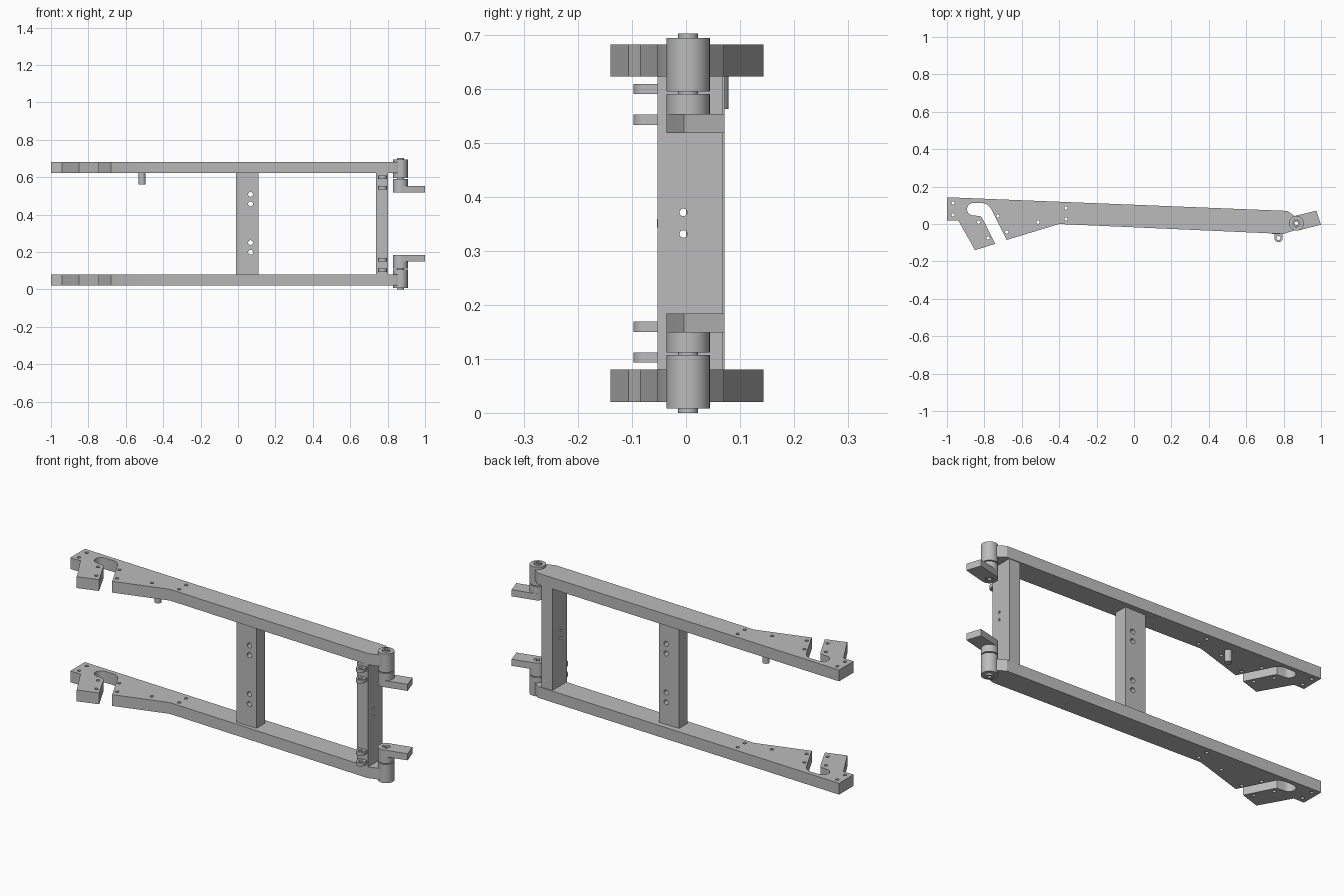
import bpy
import bmesh
from math import cos, sin, radians, pi

if "Cube" in bpy.data.objects:
    bpy.data.objects.remove(bpy.data.objects["Cube"])

HEIGHT = 0.702
GREY = (0.5, 0.5, 0.5, 1)

steel = bpy.data.materials.new("grey steel")
steel.use_nodes = True
steel.diffuse_color = GREY
steel.node_tree.nodes["Principled BSDF"].inputs["Base Color"].default_value = GREY


def arc(centre, radius, start, end, steps):
    angles = [radians(start + (end - start) * i / steps) for i in range(steps + 1)]
    return [(centre[0] + radius * cos(a), centre[1] + radius * sin(a)) for a in angles]


def circle(centre, radius, sides=32):
    return arc(centre, radius, 0, 360, sides)[:-1]


def prism(name, outline, holes, low, high, axis="z"):
    """Extrude a 2D outline with holes along an axis."""
    curve = bpy.data.curves.new(name, "CURVE")
    curve.dimensions = "2D"
    curve.fill_mode = "BOTH"
    curve.extrude = (high - low) / 2
    for loop in [outline] + holes:
        spline = curve.splines.new("POLY")
        spline.points.add(len(loop) - 1)
        for point, (u, v) in zip(spline.points, loop):
            point.co = (u, v, 0, 1)
        spline.use_cyclic_u = True
    temp = bpy.data.objects.new(name, curve)
    bpy.context.collection.objects.link(temp)
    graph = bpy.context.evaluated_depsgraph_get()
    mesh = bpy.data.meshes.new_from_object(temp.evaluated_get(graph))
    bpy.data.objects.remove(temp)
    bpy.data.curves.remove(curve)

    bm = bmesh.new()
    bm.from_mesh(mesh)
    for vert in bm.verts:
        u, v, d = vert.co
        d += (low + high) / 2
        vert.co = {"x": (d, u, v), "y": (u, d, v), "z": (u, v, d)}[axis]
    bmesh.ops.remove_doubles(bm, verts=bm.verts, dist=0.00001)
    bmesh.ops.recalc_face_normals(bm, faces=bm.faces)
    bm.to_mesh(mesh)
    bm.free()
    mesh.materials.clear()
    mesh.materials.append(steel)
    obj = bpy.data.objects.new(name, mesh)
    bpy.context.collection.objects.link(obj)
    bpy.ops.object.select_all(action="DESELECT")
    obj.select_set(True)
    bpy.context.view_layer.objects.active = obj
    bpy.ops.object.shade_smooth_by_angle(angle=pi / 6)
    return obj


def pair(name, outline, holes, low, high):
    """Make a lower part and its mirrored upper twin."""
    prism("lower_" + name, outline, holes, low, high)
    prism("upper_" + name, outline, holes, HEIGHT - high, HEIGHT - low)


def rectangle(u0, u1, v0, v1):
    return [(u0, v0), (u1, v0), (u1, v1), (u0, v1)]


# Long side arms with hooked slots and bolt holes
arm = [(-1, 0.143), (-1, 0.02), (-0.94, 0.02), (-0.85, -0.14), (-0.742, -0.106),
       (-0.811, 0.03), (-0.82, 0.042)]
arm += arc((-0.86, 0.079), 0.033, 270, 90, 12)
arm += arc((-0.815, 0.055), 0.057, 90, 28, 7)
arm += [(-0.68, -0.085), (-0.4, 0), (0.8, -0.053), (0.858, -0.034),
        (0.835, 0.005), (0.858, 0.043), (0.82, 0.07)]
bolts = [(-0.968, 0.112), (-0.968, 0.048), (-0.83, 0.01), (-0.78, -0.075), (-0.727, 0.043),
         (-0.68, -0.043), (-0.513, 0.01), (-0.364, 0.085), (-0.364, 0.027)]
pair("arm", arm, [circle(b, 0.009, 16) for b in bolts], 0.02, 0.08)

# Hinge barrels, pins and swinging links
hinge = (0.868, 0.004)
bore = [circle(hinge, 0.02)]
pair("hinge_barrel", circle(hinge, 0.04), bore, 0.008, 0.107)
pair("hinge_pin", circle(hinge, 0.0185), [circle(hinge, 0.01, 16)], 0, 0.184)
pair("link_collar", circle(hinge, 0.04), bore, 0.112, 0.149)
tab = arc(hinge, 0.04, 107, 287, 18) + [(1, -0.004), (0.975, 0.071)]
pair("link_tab", tab, bore, 0.149, 0.184)

# Middle cross member
prism("middle_crossbar", rectangle(-0.01, 0.11, 0.08, 0.623),
      [circle((0.067, z), 0.013, 24) for z in (0.198, 0.25, 0.457, 0.508)],
      0, 0.071, "y")

# End cross member, in two halves around the crosswise hole
middle = HEIGHT / 2
end_holes = [circle((-0.005, z), 0.007, 16) for z in (0.331, 0.371)]
prism("end_crossbar", rectangle(-0.053, 0.068, 0.08, 0.623), end_holes, 0.738, 0.802, "x")
prism("end_crossbar_hole", circle((0.767, middle), 0.008, 16), [], -0.0535, -0.052, "y")

# Lugs on the front of the end cross member
lug = arc((0.773, -0.075), 0.022, 180, 360, 16) + [(0.795, -0.05), (0.751, -0.05)]
for name, low in (("outer_lug", 0.093), ("inner_lug", 0.15)):
    pair(name, lug, [circle((0.773, -0.075), 0.011, 16)], low, low + 0.019)

# Stop peg below the upper arm
prism("stop_peg", circle((-0.513, 0.061), 0.018, 24), [], 0.562, 0.63)
